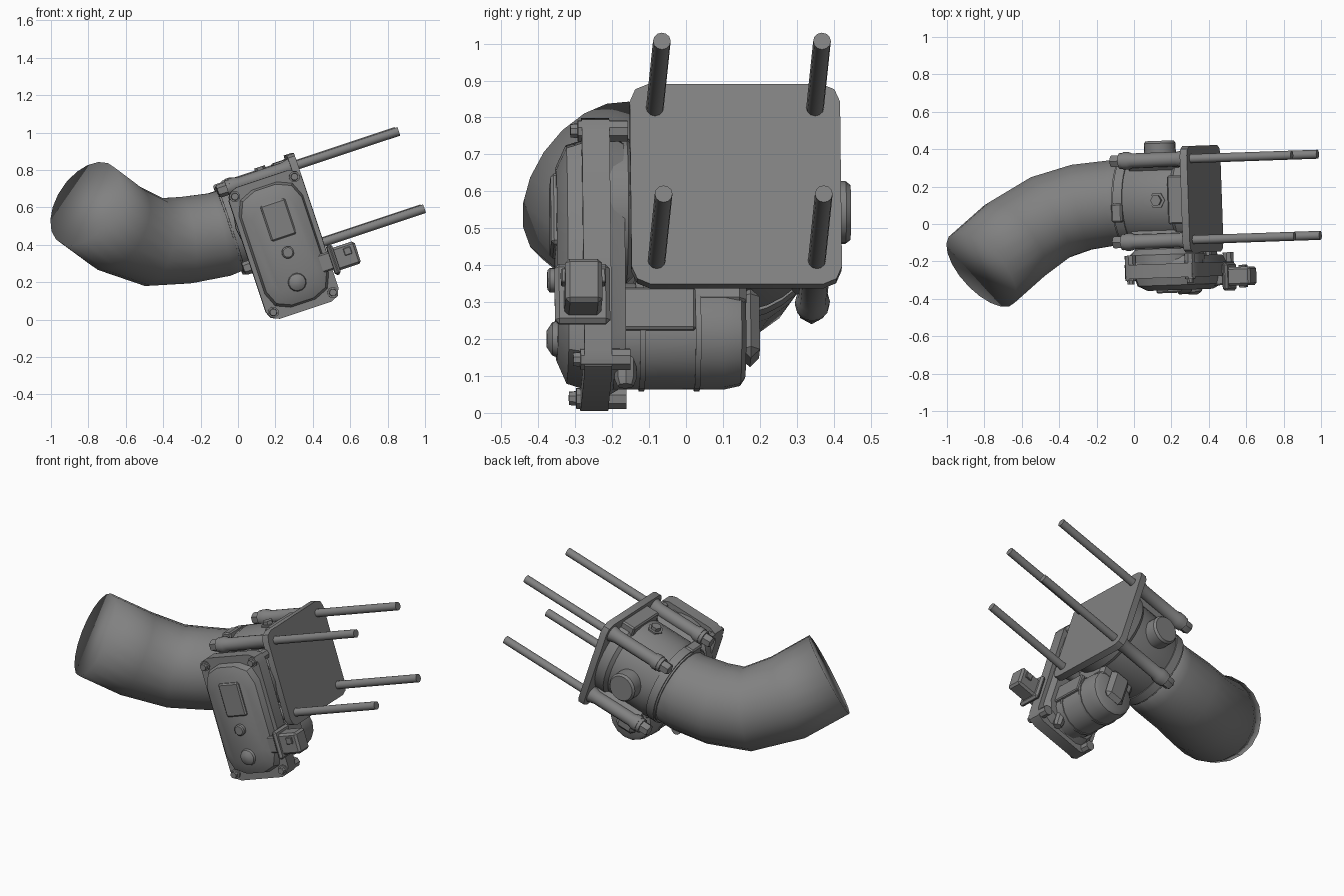
import bpy, bmesh, math
from mathutils import Matrix, Vector

cube = bpy.data.objects.get("Cube")
if cube:
    bpy.data.objects.remove(cube, do_unlink=True)

grey = bpy.data.materials.new("mid grey")
grey.use_nodes = True
colour = (0.22, 0.22, 0.22, 1)
grey.diffuse_color = colour
grey.node_tree.nodes["Principled BSDF"].inputs["Base Color"].default_value = colour

# Throttle frame: x along the bore, y along the shaft, z across; origin on the plate face
FRAME = (Matrix.Translation((0.38, 0.135, 0.62)) @ Matrix.Rotation(math.radians(2), 4, 'Z')
         @ Matrix.Rotation(math.radians(-18.4), 4, 'Y'))


def finish(name, bm, matrix=FRAME, angle=35):
    bmesh.ops.transform(bm, matrix=matrix, verts=bm.verts)
    bmesh.ops.recalc_face_normals(bm, faces=bm.faces)
    mesh = bpy.data.meshes.new(name)
    bm.to_mesh(mesh)
    bm.free()
    mesh.materials.append(grey)
    for p in mesh.polygons:
        p.use_smooth = True
    if angle:
        mesh.set_sharp_from_angle(angle=math.radians(angle))
    obj = bpy.data.objects.new(name, mesh)
    bpy.context.scene.collection.objects.link(obj)
    return obj


def loft(bm, rings):
    """Skin a list of point rings and cap both ends."""
    loops = [[bm.verts.new(p) for p in ring] for ring in rings]
    n = len(loops[0])
    for a, b in zip(loops, loops[1:]):
        for i in range(n):
            j = (i + 1) % n
            bm.faces.new((a[i], a[j], b[j], b[i]))
    bm.faces.new(loops[0])
    bm.faces.new(loops[-1])


def turned(name, start, axis, profile, sides=20):
    """Turned part: profile holds (distance along axis, radius)."""
    q = Vector((0, 0, 1)).rotation_difference(Vector(axis))
    rings = []
    for d, r in profile:
        rings.append([Vector(start) + q @ Vector((r * math.cos(t), r * math.sin(t), d))
                      for t in (2 * math.pi * i / sides for i in range(sides))])
    bm = bmesh.new()
    loft(bm, rings)
    return finish(name, bm)


def box(name, centre, size, bevel=0.0, turn=0):
    bm = bmesh.new()
    bmesh.ops.create_cube(bm, size=1)
    bmesh.ops.scale(bm, vec=size, verts=bm.verts)
    if bevel:
        bmesh.ops.bevel(bm, geom=bm.edges[:], offset=bevel, segments=1, affect='EDGES')
    m = Matrix.Translation(centre) @ Matrix.Rotation(turn, 4, 'X')
    bmesh.ops.transform(bm, matrix=m, verts=bm.verts)
    return finish(name, bm)


def corner_cut(hu, hw, c):
    """Rounded rectangle outline with two-step corners."""
    k = c * 0.3
    quarter = [(hu, hw - c), (hu - k, hw - k), (hu - c, hw)]
    pts = []
    for su, sw in ((1, 1), (-1, 1), (-1, -1), (1, -1)):
        q = [(su * a, sw * b) for a, b in quarter]
        pts += q if su * sw > 0 else q[::-1]
    return pts


def case_layer(name, layers, cu=-0.211, cw=-0.16):
    """Stacked layers along the shaft: (y, half width, half height, corner)."""
    bm = bmesh.new()
    loft(bm, [[(cu + a, y, cw + b) for a, b in corner_cut(hu, hw, c)]
              for y, hu, hw, c in layers])
    return finish(name, bm)


X, Y, Z = (1, 0, 0), (0, 1, 0), (0, 0, 1)

# Mounting plate
bm = bmesh.new()
loft(bm, [[(x, a, b) for a, b in corner_cut(0.285, 0.285, 0.05)] for x in (-0.04, 0)])
finish("mounting_plate", bm)

# Bore housing with a collar at the hose end
turned("bore_housing", (0, 0, 0), (-1, 0, 0),
       [(0.03, 0.262), (0.1, 0.262), (0.12, 0.245), (0.36, 0.245), (0.38, 0.235), (0.45, 0.235)], 32)
turned("hose_collar", (-0.39, 0, 0), (-1, 0, 0), [(0, 0.243), (0.05, 0.243)], 32)
box("collar_tab", (-0.42, -0.06, 0.225), (0.06, 0.1, 0.05), 0.008)
box("housing_top_block", (-0.08, 0, 0.235), (0.09, 0.26, 0.06), 0.008)
turned("top_nut", (-0.19, 0, 0.235), Z, [(0, 0.045), (0.015, 0.045), (0.016, 0.03), (0.035, 0.03)], 6)

# Four long bolts with sleeves, washers, hex heads and webs
for sy, y in (("right", -0.217), ("left", 0.217)):
    for sz, z in (("lower", -0.218), ("upper", 0.218)):
        tag = f"{sz}_{sy}"
        turned("bolt_rod_" + tag, (-0.05, y, z), X, [(0, 0.024), (0.62, 0.024)], 12)
        turned("bolt_sleeve_" + tag, (-0.38, y, z), X,
               [(0, 0.047), (0.03, 0.047), (0.05, 0.039), (0.3, 0.039), (0.345, 0.05)], 12)
        turned("bolt_washer_" + tag, (-0.4, y, z), X, [(0, 0.043), (0.025, 0.043)], 16)
        turned("bolt_head_" + tag, (-0.45, y, z), X, [(0, 0.03), (0.01, 0.036), (0.055, 0.036)], 6)
        box("sleeve_web_" + tag, (-0.2, y * 0.87, z * 0.87), (0.32, 0.1, 0.03), 0, math.atan2(z, y))

# Shaft end cap on the back and shaft neck to the gear case
turned("shaft_cap", (-0.245, 0.15, 0), Y, [(0, 0.085), (0.155, 0.085), (0.168, 0.075)], 20)
turned("shaft_neck", (-0.225, -0.36, 0), Y, [(0, 0.2), (0.07, 0.2), (0.1, 0.17), (0.22, 0.17)], 20)

# Gear case and stepped cover
case_layer("case_back", [(-0.34, 0.18, 0.34, 0.08), (-0.3, 0.165, 0.32, 0.08)])
case_layer("case_flange", [(-0.415, 0.205, 0.37, 0.06), (-0.34, 0.205, 0.37, 0.06)])
case_layer("case_cover", [(-0.415, 0.18, 0.33, 0.11), (-0.455, 0.17, 0.32, 0.11),
                          (-0.482, 0.125, 0.265, 0.09)])
box("cover_panel", (-0.2, -0.482, -0.025), (0.14, 0.03, 0.2), 0.008)
turned("cover_button", (-0.206, -0.47, -0.206), (0, -1, 0), [(0, 0.033), (0.03, 0.033), (0.036, 0.026)], 14)
turned("cover_dome", (-0.209, -0.475, -0.373), (0, -1, 0), [(0, 0.052), (0.02, 0.045), (0.035, 0.022)], 14)
for i, (su, sw) in enumerate(((-1, 1), (1, 1), (1, -1), (-1, -1))):
    at = (-0.211 + su * 0.168, -0.34, -0.16 + sw * 0.326)
    turned(f"case_screw_{i + 1}", at, (0, -1, 0),
           [(-0.05, 0.03), (0.085, 0.03), (0.086, 0.021), (0.105, 0.019)], 8)

# Electrical connector
box("connector_neck", (-0.03, -0.42, -0.32), (0.12, 0.09, 0.1), 0.008)
box("connector_flange", (0.015, -0.42, -0.32), (0.03, 0.15, 0.17), 0.012)
box("connector_plug", (0.08, -0.42, -0.322), (0.14, 0.1, 0.125), 0.012)
for s in (-1, 1):
    box("connector_rib", (0.1, -0.42 + s * 0.053, -0.3), (0.04, 0.015, 0.04), 0.003)

# Motor housing under the bore
turned("motor_housing", (-0.225, -0.33, -0.36), Y,
       [(0, 0.145), (0.3, 0.145), (0.345, 0.135), (0.358, 0.115)], 16)
for y in (-0.26, -0.11):
    turned("motor_band", (-0.225, y, -0.36), Y, [(0, 0.15), (0.015, 0.15)], 16)
box("motor_end_lug", (-0.225, 0.042, -0.335), (0.13, 0.05, 0.2), 0.025)
box("motor_bridge", (-0.22, -0.12, -0.24), (0.24, 0.3, 0.14), 0.02)
box("motor_side_panel", (-0.085, -0.22, -0.33), (0.03, 0.22, 0.12), 0.006)
turned("motor_drain_screw", (-0.14, -0.3, -0.53), Z, [(0, 0.022), (0.02, 0.03), (0.09, 0.03)], 8)
turned("neck_screw", (-0.06, -0.305, -0.01), X, [(-0.1, 0.036), (0.01, 0.036), (0.011, 0.022), (0.03, 0.022)], 6)

# Air hose: round sections swept along a bent path
path = [Vector(p) for p in ((0.02, 0.125, 0.50), (-0.1, 0.115, 0.455), (-0.28, 0.09, 0.425),
                            (-0.45, 0.035, 0.415), (-0.64, -0.09, 0.49), (-0.815, -0.245, 0.62))]
radii = (0.225, 0.23, 0.235, 0.24, 0.25, 0.25)
tangents = [(b - a).normalized() for a, b in zip(path, path[2:])]
tangents = [Vector((-0.95, -0.03, -0.31))] + tangents + [Vector((-0.66, -0.61, 0.45)).normalized()]
across = tangents[0].orthogonal().normalized()
rings = []
for i, (p, t, r) in enumerate(zip(path, tangents, radii)):
    if i:
        across = tangents[i - 1].rotation_difference(t) @ across
    side = t.cross(across).normalized()
    rings.append([p + r * (math.cos(a) * across + math.sin(a) * side)
                  for a in (2 * math.pi * k / 20 for k in range(20))])
bm = bmesh.new()
loft(bm, rings)
finish("air_hose", bm, Matrix.Identity(4), None)
